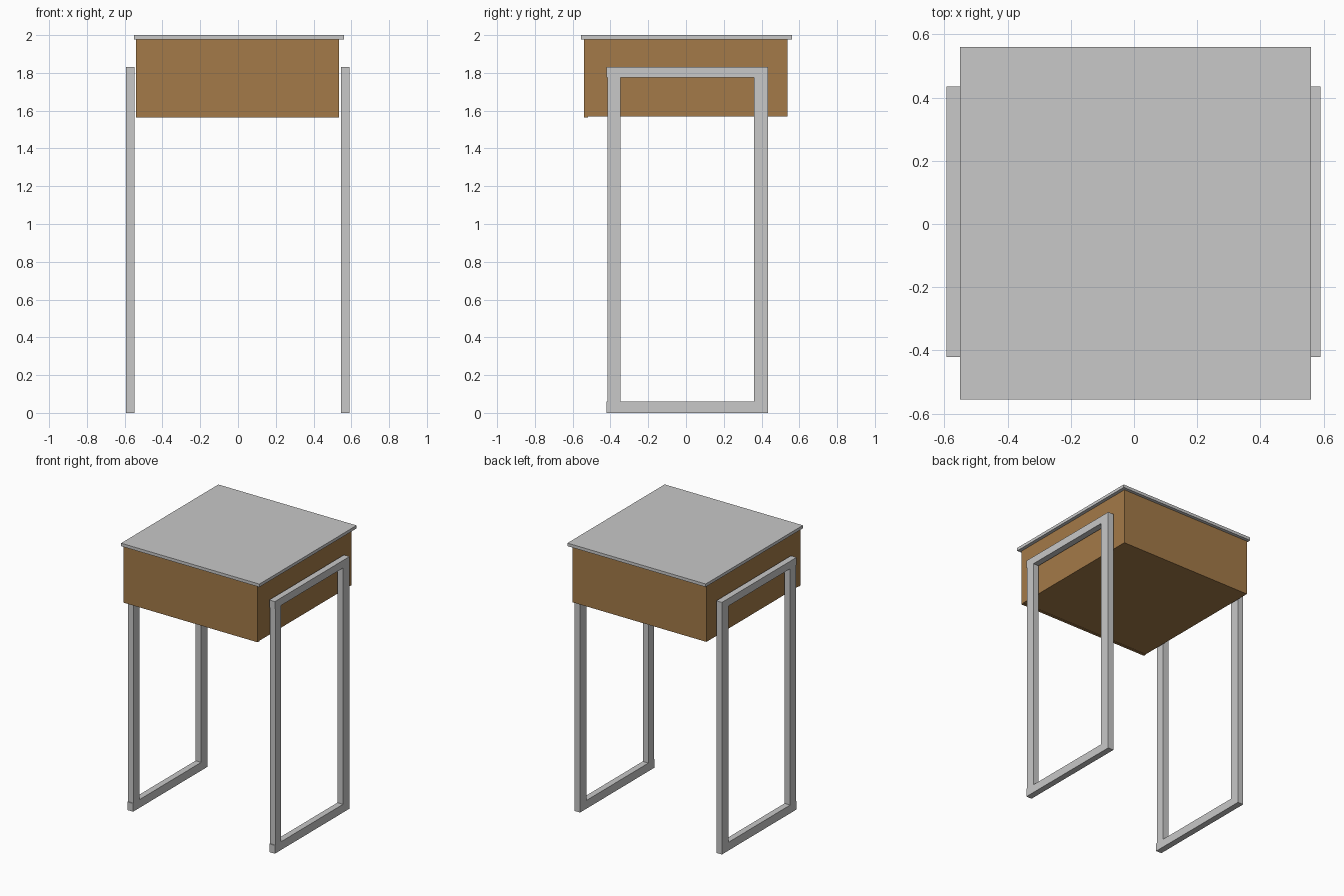
import bpy
from mathutils import Vector

if "Cube" in bpy.data.objects:
    bpy.data.objects.remove(bpy.data.objects["Cube"])


def material(name, colour):
    m = bpy.data.materials.new(name)
    m.diffuse_color = (*colour, 1)
    m.use_nodes = True
    m.node_tree.nodes["Principled BSDF"].inputs["Base Color"].default_value = m.diffuse_color
    return m


wood = material("brown wood", (0.37, 0.195, 0.065))
metal = material("light grey metal", (0.58, 0.58, 0.58))


def box(name, lo, hi, mat):
    lo, hi = Vector(lo), Vector(hi)
    bpy.ops.mesh.primitive_cube_add(size=1, location=(lo + hi) / 2)
    ob = bpy.context.object
    ob.name = name
    ob.scale = hi - lo
    bpy.ops.object.transform_apply(location=False, rotation=False, scale=True)
    ob.data.materials.append(mat)
    return ob


# table top and wooden drawer box with its front panel
box("table_top", (-0.55, -0.555, 1.978), (0.56, 0.56, 2.0), metal)
box("drawer_box", (-0.54, -0.52, 1.568), (0.535, 0.537, 1.978), wood)
box("drawer_front", (-0.54, -0.54, 1.565), (0.535, -0.52, 1.978), wood)

# rectangular leg frame on each side
for side, x0, x1 in (("left", -0.593, -0.548), ("right", 0.546, 0.591)):
    box(side + "_front_leg", (x0, -0.415, 0.06), (x1, -0.348, 1.775), metal)
    box(side + "_back_leg", (x0, 0.36, 0.06), (x1, 0.435, 1.775), metal)
    box(side + "_foot_bar", (x0, -0.421, 0), (x1, 0.435, 0.06), metal)
    box(side + "_upper_bar", (x0, -0.421, 1.775), (x1, 0.435, 1.83), metal)
